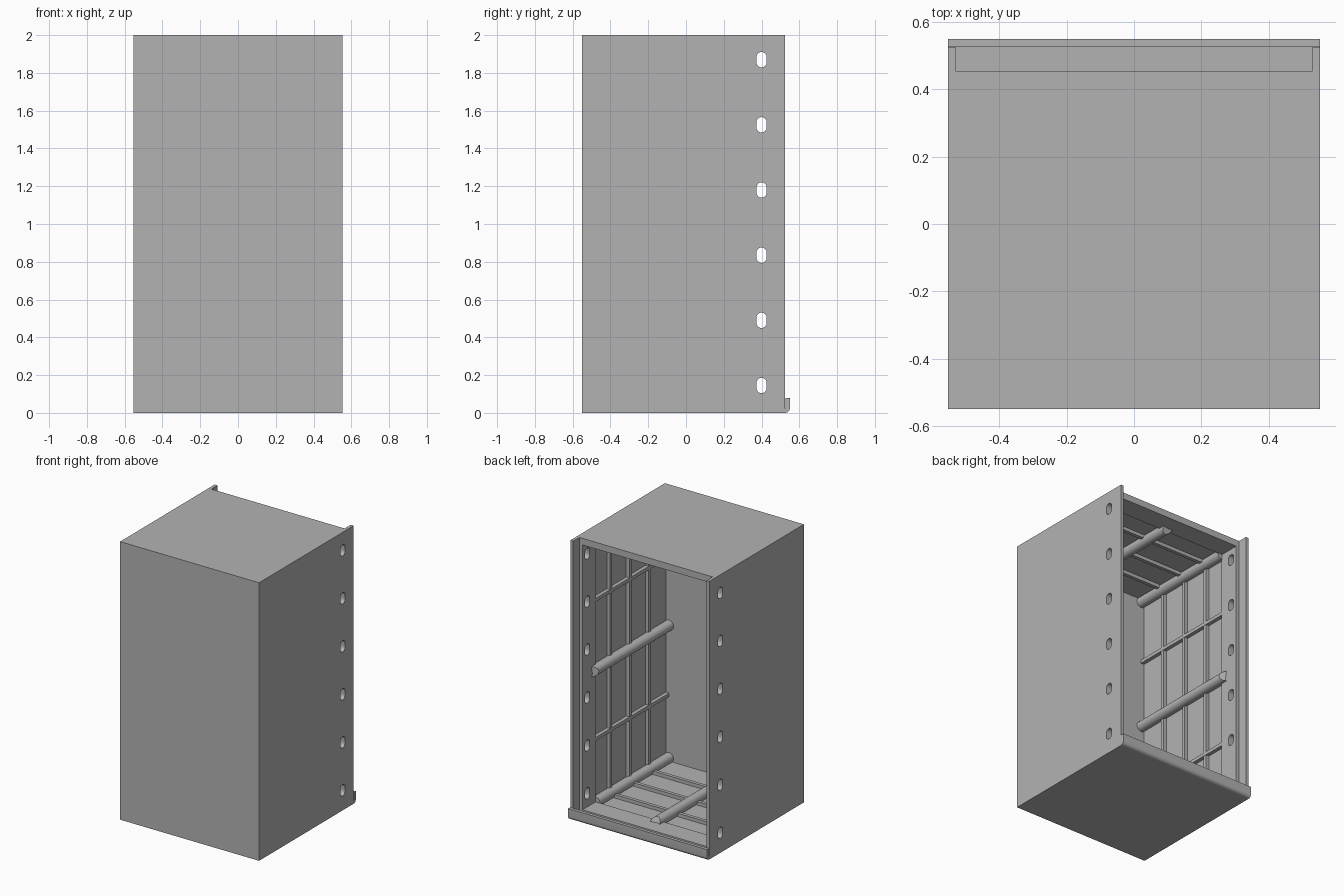
import bpy, bmesh, math
from mathutils import Vector

if "Cube" in bpy.data.objects:
    bpy.data.objects.remove(bpy.data.objects["Cube"])

grey = bpy.data.materials.new("light_grey")
grey.diffuse_color = (0.45, 0.45, 0.45, 1)
grey.use_nodes = True
grey.node_tree.nodes["Principled BSDF"].inputs["Base Color"].default_value = grey.diffuse_color


def finish(name, bm):
    bmesh.ops.recalc_face_normals(bm, faces=bm.faces)
    mesh = bpy.data.meshes.new(name)
    bm.to_mesh(mesh)
    bm.free()
    mesh.materials.append(grey)
    ob = bpy.data.objects.new(name, mesh)
    bpy.context.collection.objects.link(ob)
    return ob


def prism(name, rings):
    """Solid skinned between two matching rings of points."""
    bm = bmesh.new()
    a, b = [[bm.verts.new(p) for p in r] for r in rings]
    n = len(a)
    bm.faces.new(a)
    bm.faces.new(b)
    for i in range(n):
        j = (i + 1) % n
        bm.faces.new((a[i], a[j], b[j], b[i]))
    return finish(name, bm)


def box(name, x, y, z):
    rings = [[(x[0], y[0], h), (x[1], y[0], h), (x[1], y[1], h), (x[0], y[1], h)] for h in z]
    return prism(name, rings)


def smooth(ob):
    bpy.ops.object.select_all(action='DESELECT')
    ob.select_set(True)
    bpy.context.view_layer.objects.active = ob
    bpy.ops.object.shade_smooth_by_angle(angle=math.radians(35))


def cut(ob, cutter):
    mod = ob.modifiers.new("cut", 'BOOLEAN')
    mod.operation = 'DIFFERENCE'
    mod.solver = 'EXACT'
    mod.object = cutter
    bpy.context.view_layer.objects.active = ob
    bpy.ops.object.modifier_apply(modifier=mod.name)
    bpy.data.objects.remove(cutter, do_unlink=True)


W, H = 0.553, 2.0            # half width, height
T, F = 0.023, 0.048          # thin wall, thicker rear frame
FY0, FY1, BACK = 0.305, 0.455, 0.525

# Cabinet shell: hollow body, thicker rear frame, cut-back roof
shell = box("cabinet_shell", (-W, W), (-0.55, BACK), (0, H))
cut(shell, box("cavity", (T - W, W - T), (T - 0.55, FY0), (T, H - T)))
cut(shell, box("opening", (F - W, W - F), (0.2, 0.7), (F, H - F)))
cut(shell, box("rear_notch", (T - W, W - T), (FY1, 0.7), (T, H + 0.1)))

# Slotted holes through both side walls
for i in range(6):
    zc, r, s = 0.145 + 0.345 * i, 0.027, 0.014
    ring = []
    for k in range(18):
        a = math.pi * (k if k < 9 else k - 1) / 8 if k < 9 else math.pi * (k - 1) / 8
        ring.append((r * math.cos(a), zc + (s if k < 9 else -s) + r * math.sin(a)))
    cut(shell, prism("slot", [[(x, 0.4 + u, v) for u, v in ring] for x in (-1, 1)]))
smooth(shell)

# Rounded lip along the bottom of the rear opening
lip = [(BACK, 0)]
for k in range(1, 7):
    a = math.pi / 12 * k
    lip.append((0.525 + 0.025 * math.sin(a), 0.025 - 0.025 * math.cos(a)))
lip += [(0.55, 0.08), (0.527, 0.08), (0.527, T), (BACK, T)]
smooth(prism("rear_lip", [[(x, u, v) for u, v in lip] for x in (-W, W)]))

# Rib hoops around the inside: side walls, floor and roof
RW = 0.0125
for y in (-0.31, -0.09, 0.13):
    ys = (y - RW, y + RW)
    for s in (-1, 1):
        x = sorted((s * (W - F), s * (W - T + 0.004)))
        box("wall_rib", x, ys, (T - 0.004, H - T + 0.004))
    box("floor_rib", (F - W, W - F), ys, (T - 0.004, F))
    box("roof_rib", (F - W, W - F), ys, (H - F, H - T + 0.004))

# Small lengthwise ribs on the side walls
for s in (-1, 1):
    x = sorted((s * (W - F - 0.002), s * (W - T + 0.004)))
    for z in (0.5, 1.5):
        box("lengthwise_rib", x, (-0.53, FY0 + 0.003), (z - RW, z + RW))


def bar(name, x, z, inward, r=0.037):
    """Round rail along y; a raked rear end where inward is given."""
    d = Vector(inward)
    rings = [[], []]
    for k in range(20):
        a = math.tau * k / 20
        o = Vector((r * math.cos(a), r * math.sin(a)))
        end = FY0 + 0.05 - 0.9 * max(0, o.dot(d)) if d.length else FY0 + 0.003
        # keep the rail inside the outer skin
        px = max(-W + 0.01, min(W - 0.01, x + o.x))
        pz = max(0.01, min(H - 0.01, z + o.y))
        rings[0].append((px, -0.53, pz))
        rings[1].append((px, end, pz))
    smooth(prism(name, rings))


# Middle rails on each wall, and rails in the four lengthwise corners
for s in (-1, 1):
    bar("side_rail", s * (W - F), 1.0, (-s, 0))
    for z in (F, H - F):
        bar("corner_rail", s * (W - F), z, (0, 0))
bar("floor_rail", 0, F, (0, 1))
bar("roof_rail", 0, H - F, (0, -1))
